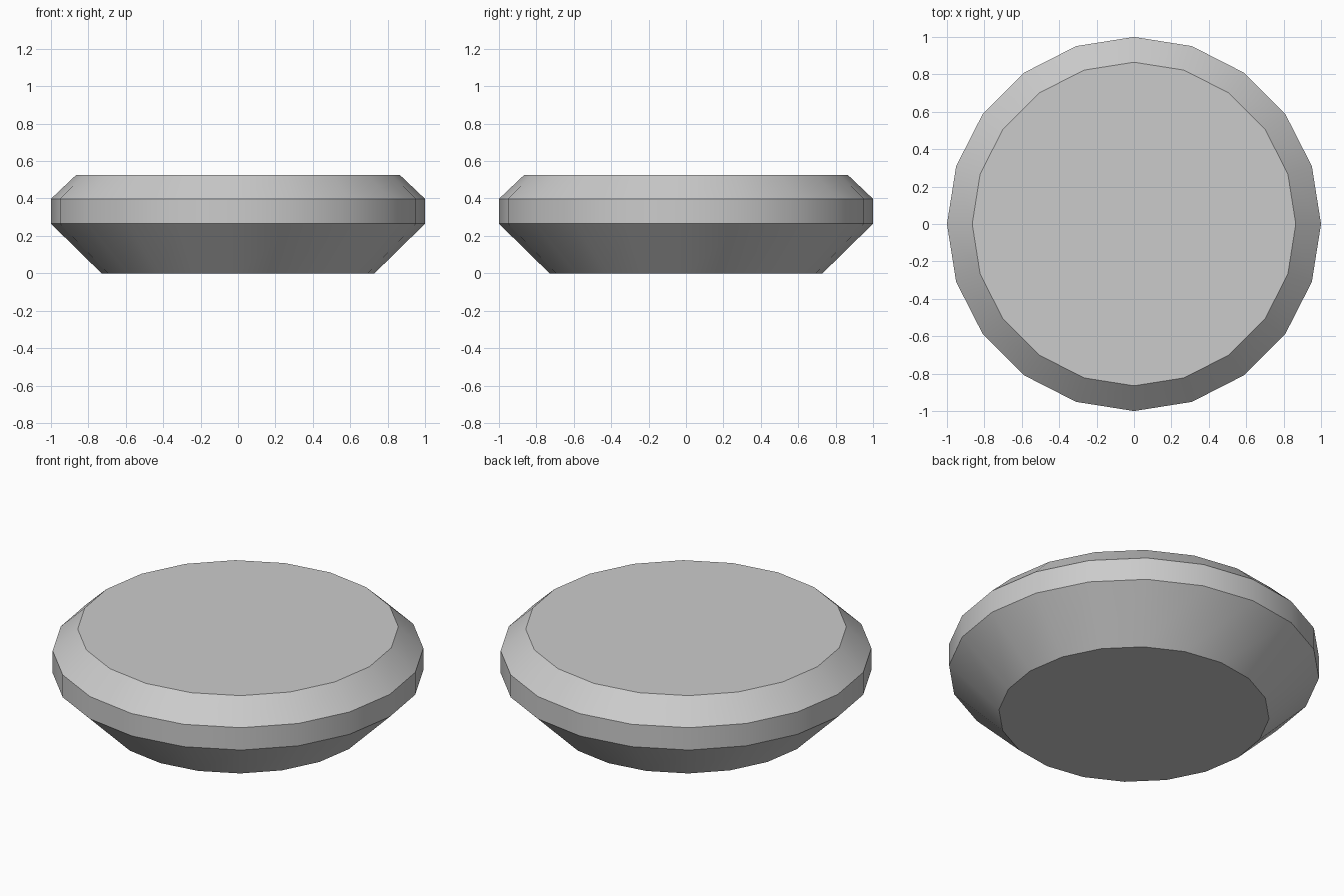
import bpy, bmesh
from math import cos, sin, pi

if "Cube" in bpy.data.objects:
    bpy.data.objects.remove(bpy.data.objects["Cube"])

SIDES = 20
# Profile of the disc: (radius, height) from base to top
PROFILE = [(0.73, 0.0), (1.0, 0.265), (1.0, 0.398), (0.865, 0.526)]


def lathe(name, profile, sides):
    bm = bmesh.new()
    rings = [[bm.verts.new((r * cos(2 * pi * i / sides), r * sin(2 * pi * i / sides), z))
              for i in range(sides)] for r, z in profile]
    for low, high in zip(rings, rings[1:]):
        for i in range(sides):
            j = (i + 1) % sides
            bm.faces.new((low[i], low[j], high[j], high[i]))
    # Flat end caps
    bm.faces.new(rings[0][::-1])
    bm.faces.new(rings[-1])
    mesh = bpy.data.meshes.new(name)
    bm.to_mesh(mesh)
    bm.free()
    obj = bpy.data.objects.new(name, mesh)
    bpy.context.collection.objects.link(obj)
    return obj


# Bevelled disc, smooth around its sides with crisp rims
disc = lathe("bevelled_disc", PROFILE, SIDES)
bpy.context.view_layer.objects.active = disc
disc.select_set(True)
bpy.ops.object.shade_smooth_by_angle(angle=pi / 6)
